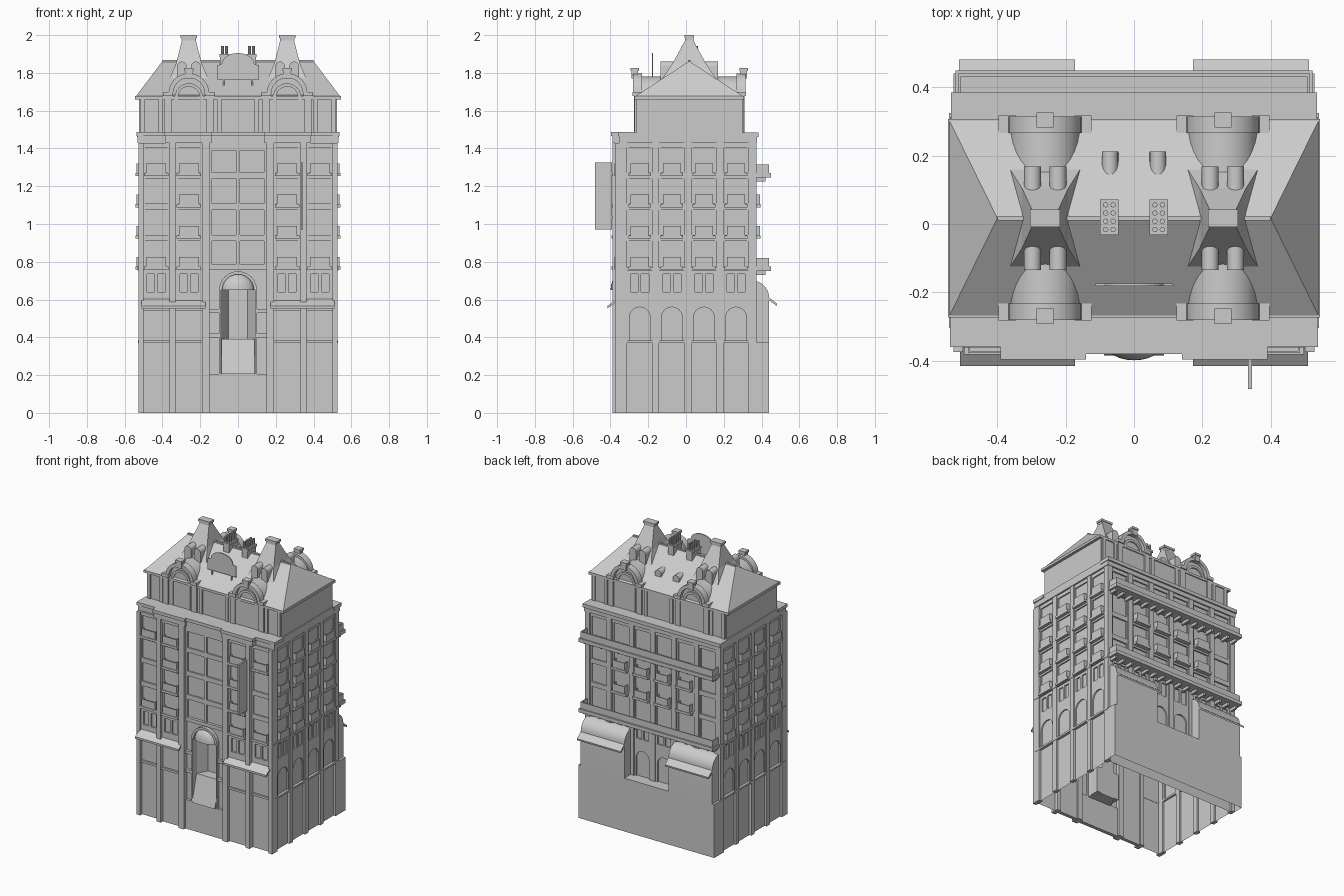
import bpy, bmesh, math

if "Cube" in bpy.data.objects:
    bpy.data.objects.remove(bpy.data.objects["Cube"])

YC = 0.017                     # depth centre of the roof
ROWS = (0.77, 0.935, 1.10, 1.265)  # upper floor levels


def add_prism(bm, pts, axis, a, b):
    def place(p, t):
        return {'x': (t, p[0], p[1]), 'y': (p[0], t, p[1]), 'z': (p[0], p[1], t)}[axis]
    lo = [bm.verts.new(place(p, a)) for p in pts]
    hi = [bm.verts.new(place(p, b)) for p in pts]
    bm.faces.new(lo)
    bm.faces.new(hi[::-1])
    n = len(pts)
    for i in range(n):
        bm.faces.new((lo[i], lo[(i + 1) % n], hi[(i + 1) % n], hi[i]))


def add_box(bm, x0, x1, y0, y1, z0, z1):
    add_prism(bm, [(x0, y0), (x1, y0), (x1, y1), (x0, y1)], 'z', z0, z1)


def add_loft(bm, cx, cy, rings):
    """Stack of rectangles (z, half x, half y)."""
    prev = None
    for z, hx, hy in rings:
        cur = [bm.verts.new((cx + sx * hx, cy + sy * hy, z)) for sx, sy in ((-1, -1), (1, -1), (1, 1), (-1, 1))]
        if prev:
            for i in range(4):
                bm.faces.new((prev[i], prev[(i + 1) % 4], cur[(i + 1) % 4], cur[i]))
        prev = cur
    bm.faces.new(prev)


# facade helpers: u runs along the wall, d is the distance out from the centre
def fbox(bm, face, u0, u1, z0, z1, d0, d1):
    if face == 'front':
        add_box(bm, u0, u1, -d1, -d0, z0, z1)
    elif face == 'back':
        add_box(bm, u0, u1, d0, d1, z0, z1)
    else:
        add_box(bm, d0, d1, u0, u1, z0, z1)


def fprism(bm, face, pts, d0, d1):
    s = -1 if face == 'front' else 1
    add_prism(bm, pts, 'x' if face == 'side' else 'y', s * d0, s * d1)


def arch(c, z0, zs, r, n=12):
    arc = [(c - r * math.cos(math.pi * i / n), zs + r * math.sin(math.pi * i / n)) for i in range(n + 1)]
    return [(c - r, z0)] + arc + [(c + r, z0)] if z0 < zs else arc


def arch_panel(bm, face, c, w, z0, z1, zs, r, d0, d1):
    fprism(bm, face, [(c - w, z0), (c - w, z1), (c + w, z1), (c + w, z0)] + arch(c, z0, zs, r)[::-1], d0, d1)


def ring(bm, face, c, z, ro, ri, d0, d1):
    fprism(bm, face, arch(c, z, z, ro) + arch(c, z, z, ri)[::-1], d0, d1)


def balcony(bm, face, c, hw, z, d0, d1):
    fbox(bm, face, c - hw, c + hw, z - 0.012, z + 0.005, d0, d1)
    h, t, e = hw - 0.012, 0.006, d1 - 0.004
    fbox(bm, face, c - h, c + h, z, z + 0.055, e - t, e)
    for s in (-1, 1):
        a, b = sorted((c + s * h, c + s * (h - t)))
        fbox(bm, face, a, b, z, z + 0.055, d0, e - t)


def paired_windows(bm, face, c, w, d0, d1):
    """Frieze wall with two window holes."""
    fbox(bm, face, c - w, c + w, 0.735, 0.76, d0, d1)
    fbox(bm, face, c - w, c + w, 0.60, 0.64, d0, d1)
    for a, b in ((-w, -0.048), (-0.008, 0.008), (0.048, w)):
        fbox(bm, face, c + a, c + b, 0.64, 0.735, d0, d1)


def upper_windows(bm, face, c, w, d0, d1):
    """Spandrels, jambs and a mullion for the upper floors."""
    for z in ROWS[1:]:
        fbox(bm, face, c - w, c + w, z - 0.025, z + 0.008, d0, d1)
    for s in (-1, 1):
        a, b = sorted((c + s * w, c + s * (w - 0.012)))
        fbox(bm, face, a, b, 0.77, 1.43, d0, d1 - 0.003)
    fbox(bm, face, c - w, c + w, 1.405, 1.43, d0, d1)


def make(name, bm, mirror=True, smooth=False):
    bmesh.ops.recalc_face_normals(bm, faces=bm.faces)
    me = bpy.data.meshes.new(name)
    bm.to_mesh(me)
    bm.free()
    ob = bpy.data.objects.new(name, me)
    bpy.context.collection.objects.link(ob)
    if mirror:
        ob.modifiers.new('Mirror', 'MIRROR').use_mirror_merge = False
    bpy.context.view_layer.objects.active = ob
    if smooth:
        bpy.ops.object.select_all(action='DESELECT')
        ob.select_set(True)
        bpy.ops.object.shade_smooth_by_angle(angle=math.radians(35))
    return ob


# main block with the carved entrance niche, open at the bottom
bm = bmesh.new()
add_box(bm, -0.512, 0.512, -0.352, 0.355, 0, 1.45)
body = make('main_block', bm, False)
bm = bmesh.new()
add_prism(bm, [(-0.09, -0.6), (0.09, -0.6), (0.09, -0.33), (0.05, -0.26), (-0.05, -0.26), (-0.09, -0.33)], 'z', 0.2, 0.66)
cutter = make('niche_cutter', bm, False)
cutter.hide_render = True
m = body.modifiers.new('Niche', 'BOOLEAN')
m.operation, m.object, m.solver = 'DIFFERENCE', cutter, 'EXACT'
bpy.context.view_layer.objects.active = body
bpy.ops.object.modifier_apply(modifier='Niche')
bpy.data.objects.remove(cutter)
bm = bmesh.new()
bm.from_mesh(body.data)
bmesh.ops.delete(bm, geom=[f for f in bm.faces if all(v.co.z < 0.001 for v in f.verts)], context='FACES')
bm.to_mesh(body.data)
bm.free()

# side facades
bm = bmesh.new()
for u0, u1 in ((-0.375, -0.312), (-0.178, -0.142), (-0.008, 0.028), (0.162, 0.198), (0.332, 0.37)):
    fbox(bm, 'side', u0, u1, 0, 1.43, 0.50, 0.528)
for c in (-0.245, -0.075, 0.095, 0.265):
    arch_panel(bm, 'side', c, 0.07, 0.375, 0.60, 0.505, 0.055, 0.505, 0.521)
    paired_windows(bm, 'side', c, 0.07, 0.505, 0.521)
    upper_windows(bm, 'side', c, 0.07, 0.505, 0.521)
    for z in ROWS:
        balcony(bm, 'side', c, 0.06, z, 0.51, 0.542)
for z0, z1, d in ((0.37, 0.383, 0.53), (0.755, 0.77, 0.531), (1.43, 1.485, 0.532)):
    fbox(bm, 'side', -0.355, 0.37, z0, z1, 0.50, d)
make('side_facade', bm)

# front facade: projecting tower bay, outer bay, pilasters, windows
bm = bmesh.new()
add_box(bm, 0.16, 0.355, -0.364, -0.34, 0, 1.45)
for u0, u1, d in ((0.505, 0.528, 0.375), (0.33, 0.362, 0.388), (0.15, 0.19, 0.388)):
    fbox(bm, 'front', u0, u1, 0, 1.43, 0.33, d)
for c, w, d in ((0.26, 0.07, 0.362), (0.433, 0.072, 0.35)):
    paired_windows(bm, 'front', c, w, d, d + 0.013)
    upper_windows(bm, 'front', c, w, d, d + 0.012)
    fbox(bm, 'front', c - w, c + w, 0.37, 0.385, d, d + 0.015)
    fbox(bm, 'front', c - w, c + w, 0.54, 0.60, d, d + 0.012)
    for z in (ROWS if c < 0.3 else (ROWS[0], ROWS[3])):
        balcony(bm, 'front', c, 0.065, z, d, d + 0.032)
make('front_facade', bm)

# central window bay
bm = bmesh.new()
for z in ROWS[1:]:
    fbox(bm, 'front', 0, 0.15, z - 0.025, z + 0.008, 0.345, 0.362)
for u0, u1 in ((0, 0.01), (0.138, 0.15)):
    fbox(bm, 'front', u0, u1, 0.78, 1.43, 0.345, 0.365)
fbox(bm, 'front', 0, 0.15, 0.76, 0.785, 0.345, 0.372)
fbox(bm, 'front', 0, 0.15, 1.39, 1.43, 0.345, 0.37)
make('centre_windows', bm)

# entrance: plinth, sloped canopy, side piers, arch
bm = bmesh.new()
add_box(bm, -0.15, 0.15, -0.37, -0.345, 0, 0.205)
add_prism(bm, [(-0.385, 0.205), (-0.335, 0.39), (-0.26, 0.39), (-0.26, 0.205)], 'x', -0.088, 0.088)
for s in (-1, 1):
    a, b = sorted((s * 0.10, s * 0.15))
    fbox(bm, 'front', a, b, 0.40, 0.42, 0.345, 0.372)
    fbox(bm, 'front', a, b, 0.53, 0.55, 0.345, 0.372)
    a, b = sorted((s * 0.09, s * 0.10))
    fbox(bm, 'front', a, b, 0.205, 0.65, 0.345, 0.375)
ring(bm, 'front', 0, 0.65, 0.10, 0.084, 0.345, 0.376)
make('entrance', bm, False)

# half dome above the niche
bm = bmesh.new()
bmesh.ops.create_uvsphere(bm, u_segments=24, v_segments=16, radius=0.085)
bmesh.ops.delete(bm, geom=[v for v in bm.verts if v.co.z < -0.001 or v.co.y > 0.001], context='VERTS')
for v in bm.verts:
    v.co = (v.co.x, v.co.y * 0.6 - 0.348, v.co.z + 0.65)
make('entrance_dome', bm, False, True)

# front awnings
bm = bmesh.new()
add_prism(bm, [(-0.34, 0.62), (-0.415, 0.567), (-0.415, 0.553), (-0.34, 0.608)], 'x', 0.172, 0.51)
make('front_awning', bm)

# front and back parapets
bm = bmesh.new()
for u0, u1, d in ((0, 0.15, 0.372), (0.14, 0.385, 0.388), (0.38, 0.532, 0.352)):
    add_box(bm, u0, u1, -d, -0.25, 1.43, 1.47)
    add_box(bm, u0, u1 + 0.006 * (u1 > 0.2), -d - 0.008, -0.26, 1.465, 1.487)
add_box(bm, 0, 0.532, 0.3, 0.375, 1.43, 1.465)
add_box(bm, 0, 0.536, 0.3, 0.385, 1.46, 1.485)
make('parapet', bm)

# back facade
bm = bmesh.new()
for u0, u1 in ((0, 0.018), (0.147, 0.183), (0.322, 0.358), (0.49, 0.528)):
    fbox(bm, 'back', u0, u1, 0.37, 1.43, 0.34, 0.372)
for c in (0.083, 0.252, 0.424):
    upper_windows(bm, 'back', c, 0.068, 0.35, 0.365)
    paired_windows(bm, 'back', c, 0.068, 0.35, 0.365)
    if c < 0.4:
        for z in ROWS[1:3]:
            balcony(bm, 'back', c, 0.06, z, 0.35, 0.395)
arch_panel(bm, 'back', 0.083, 0.068, 0.37, 0.60, 0.505, 0.05, 0.35, 0.365)
make('back_facade', bm)

# long back balconies with brackets
bm = bmesh.new()
for z in (ROWS[0], ROWS[3]):
    fbox(bm, 'back', 0, 0.522, z - 0.02, z + 0.005, 0.35, 0.45)
    fbox(bm, 'back', 0, 0.515, z, z + 0.05, 0.432, 0.44)
    fbox(bm, 'back', 0.507, 0.515, z, z + 0.05, 0.35, 0.432)
    for i in range(8):
        fbox(bm, 'back', 0.03 + i * 0.066, 0.045 + i * 0.066, z - 0.04, z - 0.02, 0.35, 0.42)
make('back_balcony', bm)

# back base wall, open below, and barrel-roofed shop blocks with awnings
bm = bmesh.new()
add_box(bm, -0.528, 0.528, 0.355, 0.44, 0, 0.375)
bmesh.ops.delete(bm, geom=[f for f in bm.faces if all(v.co.z < 0.001 for v in f.verts)], context='FACES')
make('back_base', bm, False)
bm = bmesh.new()
curve = [(0.35 + 0.09 * math.sin(a), 0.61 + 0.09 * math.cos(a)) for a in [i * math.pi / 20 for i in range(11)]]
add_prism(bm, curve + [(0.44, 0.37), (0.35, 0.37)], 'x', 0.172, 0.512)
add_prism(bm, [(0.435, 0.615), (0.482, 0.578), (0.48, 0.566), (0.435, 0.60)], 'x', 0.172, 0.512)
make('back_shop_awning', bm, True, True)

# attic storey with thin pilasters
bm = bmesh.new()
add_box(bm, -0.525, 0.525, -0.265, 0.30, 1.44, 1.67)
for x in (-0.505, -0.41, -0.10, 0.10, 0.41, 0.505):
    add_box(bm, x - 0.012, x + 0.012, -0.273, 0.308, 1.48, 1.66)
make('attic', bm, False)

# hipped roof with eaves
bm = bmesh.new()
add_box(bm, -0.545, 0.545, YC - 0.29, YC + 0.29, 1.66, 1.677)
b = [bm.verts.new((x, YC + y, 1.677)) for x, y in ((-0.54, -0.285), (0.54, -0.285), (0.54, 0.285), (-0.54, 0.285))]
l, r = (bm.verts.new((x, YC, 1.862)) for x in (-0.40, 0.40))
for f in ((b[0], b[1], r, l), (b[1], b[2], r), (b[2], b[3], l, r), (b[3], b[0], l)):
    bm.faces.new(f)
add_box(bm, -0.40, 0.40, YC - 0.007, YC + 0.007, 1.85, 1.867)
make('hipped_roof', bm, False)

# tower spires with caps
bm = bmesh.new()
add_loft(bm, 0.26, YC, [(1.70, 0.112, 0.175), (1.77, 0.102, 0.142), (1.85, 0.068, 0.088), (1.975, 0.036, 0.02)])
add_box(bm, 0.222, 0.298, YC - 0.022, YC + 0.022, 1.972, 1.985)
add_box(bm, 0.216, 0.304, YC - 0.026, YC + 0.026, 1.985, 2.0)
make('tower_spire', bm)

# arched dormers, front and back, with surround, piers and keystone
bm, lu = bmesh.new(), bmesh.new()
for s in (-1, 1):
    def dbox(u0, u1, z0, z1, d0, d1):
        a, b = sorted((YC + s * d0, YC + s * d1))
        add_box(bm, 0.26 + u0, 0.26 + u1, a, b, z0, z1)
    add_prism(bm, arch(0.26, 1.48, 1.678, 0.103, 16), 'y', YC + s * 0.09, YC + s * 0.275)
    arc = arch(0.26, 1.69, 1.69, 0.108) + arch(0.26, 1.69, 1.69, 0.084)[::-1]
    add_prism(bm, arc, 'y', YC + s * 0.25, YC + s * 0.298)
    arc = arch(0.26, 1.48, 1.67, 0.075) + arch(0.26, 1.48, 1.67, 0.058)[::-1]
    add_prism(bm, arc, 'y', YC + s * 0.27, YC + s * 0.284)
    for k in (-1, 1):
        a, b = sorted((k * 0.092, k * 0.13))
        dbox(a, b, 1.47, 1.68, 0.23, 0.292)
        a, b = sorted((k * 0.086, k * 0.136))
        dbox(a, b, 1.677, 1.70, 0.23, 0.30)
        # small barrel lucarnes on the spire
        add_prism(lu, arch(0.26 + k * 0.037, 1.76, 1.835, 0.025, 10), 'y', YC + s * 0.04, YC + s * 0.152)
    dbox(-0.02, 0.02, 1.77, 1.815, 0.27, 0.305)
    dbox(-0.025, 0.025, 1.81, 1.825, 0.265, 0.31)
make('arched_dormer', bm, True, True)
add_prism(lu, arch(0.07, 1.70, 1.755, 0.024, 10), 'y', 0.08, 0.212)
make('lucarne', lu, True, True)

# chimneys with pots
bm = bmesh.new()
add_box(bm, 0.05, 0.094, -0.026, 0.066, 1.78, 1.885)
add_box(bm, 0.045, 0.099, -0.032, 0.072, 1.885, 1.90)
for i in range(4):
    for x in (0.061, 0.083):
        c = [(x + 0.008 * math.cos(t * math.pi / 4), -0.016 + i * 0.024 + 0.008 * math.sin(t * math.pi / 4)) for t in range(8)]
        add_prism(bm, c, 'z', 1.90, 1.942)
make('chimney', bm)

# roof board: blank panel with rounded top on posts
bm = bmesh.new()
pts = [(-0.112, 1.765), (-0.112, 1.84), (-0.09, 1.845)]
pts += [(-0.085 * math.cos(t), 1.85 + 0.055 * math.sin(t)) for t in [i * math.pi / 12 for i in range(13)]]
pts += [(0.09, 1.845), (0.112, 1.84), (0.112, 1.765)]
add_prism(bm, pts, 'y', -0.181, -0.174)
for x in (-0.075, 0.075):
    add_box(bm, x - 0.004, x + 0.004, -0.181, -0.174, 1.70, 1.77)
make('roof_board', bm, False)

# blade sign on the front right pier
bm = bmesh.new()
add_box(bm, 0.334, 0.345, -0.483, -0.392, 0.97, 1.325)
for z in (1.03, 1.26):
    add_box(bm, 0.337, 0.342, -0.395, -0.37, z, z + 0.01)
make('blade_sign', bm, False)
